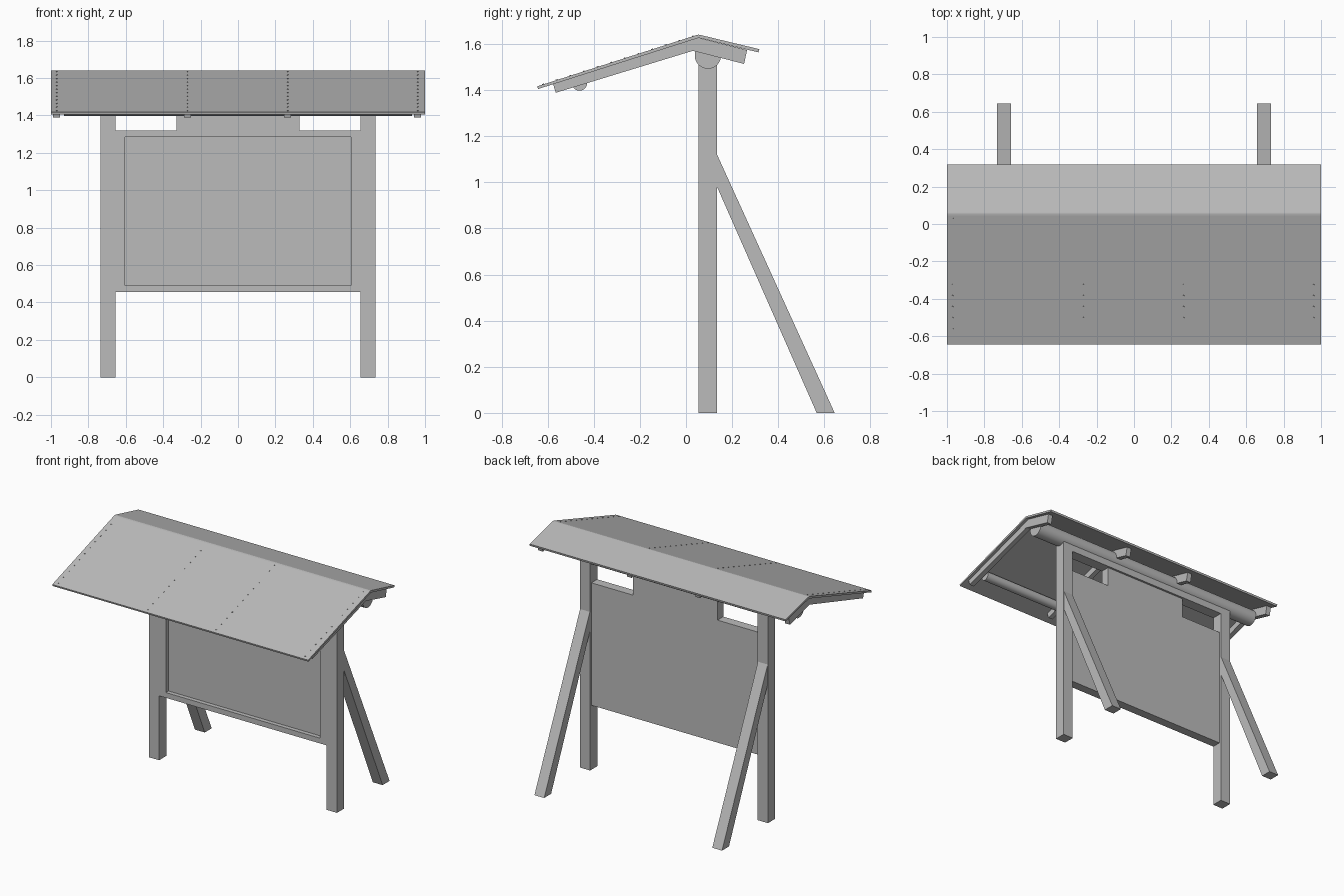
import bpy
import bmesh
import math
from mathutils import Vector

cube = bpy.data.objects.get("Cube")
if cube:
    bpy.data.objects.remove(cube, do_unlink=True)

grey = bpy.data.materials.new("plain grey")
grey.use_nodes = True
grey.diffuse_color = (0.5, 0.5, 0.5, 1)
grey.node_tree.nodes["Principled BSDF"].inputs["Base Color"].default_value = (0.5, 0.5, 0.5, 1)


def finish(name, bm):
    bmesh.ops.recalc_face_normals(bm, faces=bm.faces)
    mesh = bpy.data.meshes.new(name)
    bm.to_mesh(mesh)
    bm.free()
    mesh.materials.append(grey)
    obj = bpy.data.objects.new(name, mesh)
    bpy.context.collection.objects.link(obj)
    return obj


def extrude(name, profile, start, end, axis="x"):
    """Extrude a (y, z) profile along x, or an (x, z) profile along y."""
    bm = bmesh.new()
    if axis == "x":
        verts = [bm.verts.new((start, a, b)) for a, b in profile]
        step = Vector((end - start, 0, 0))
    else:
        verts = [bm.verts.new((a, start, b)) for a, b in profile]
        step = Vector((0, end - start, 0))
    face = bm.faces.new(verts)
    new = bmesh.ops.extrude_face_region(bm, geom=[face])["geom"]
    bmesh.ops.translate(bm, vec=step, verts=[v for v in new if isinstance(v, bmesh.types.BMVert)])
    return finish(name, bm)


def rect(a0, a1, b0, b1):
    return [(a0, b0), (a1, b0), (a1, b1), (a0, b1)]


def log(name, y, z, radius, half):
    profile = [(y + radius * math.cos(t * math.tau / 24), z + radius * math.sin(t * math.tau / 24))
               for t in range(24)]
    obj = extrude(name, profile, -half, half)
    for p in obj.data.polygons:
        p.use_smooth = len(p.vertices) == 4
    return obj


# Posts and slanted back braces
FRONT, BACK = 0.055, 0.135
for side, label in ((1, "left"), (-1, "right")):
    x0, x1 = sorted((side * 0.655, side * 0.735))
    extrude(label + "_post", rect(FRONT, BACK, 0, 1.51), x0, x1)
    brace = [(BACK, 1.12), (BACK, 0.98), (0.567, 0), (0.645, 0)]
    extrude(label + "_brace", brace, x0 + 0.002, x1 - 0.002)

# Notice panel with raised headboard, notched corners and recessed front
half = [(0.655, 0.455), (0.655, 1.32), (0.33, 1.32), (0.33, 1.47)]
panel = extrude("panel", half + [(-x, z) for x, z in reversed(half)], FRONT, 0.12, "y")
cutter = extrude("recess_cutter", rect(-0.603, 0.603, 0.492, 1.285), 0, FRONT + 0.03, "y")
cutter.hide_render = True
cutter.hide_set(True)
cutter.display_type = "WIRE"
cut = panel.modifiers.new("recess", "BOOLEAN")
cut.operation = "DIFFERENCE"
cut.solver = "EXACT"
cut.object = cutter

# Top rail joining the posts
extrude("top_rail", rect(FRONT, BACK, 1.46, 1.51), -0.655, 0.655)

# Round purlins
log("main_purlin", 0.095, 1.55, 0.057, 0.95)
log("front_purlin", -0.462, 1.431, 0.033, 0.93)

# Roof sheet
roof = [(-0.645, 1.417), (0.045, 1.639), (0.055, 1.641), (0.065, 1.639), (0.318, 1.578),
        (0.315, 1.564), (0.055, 1.627), (-0.642, 1.405)]
extrude("roof_sheet", roof, -1, 1)

# Bent rafters with a row of nails along the front slope of each
rafter = [(-0.577, 1.428), (-0.565, 1.389), (0.03, 1.571), (0.252, 1.514), (0.265, 1.574), (0.055, 1.627)]
eave, ridge = Vector((-0.62, 1.425)), Vector((0.03, 1.634))
slope = math.atan2(ridge.y - eave.y, ridge.x - eave.x)
NAILS = 12
for i, x in enumerate((-0.97, -0.27, 0.265, 0.96)):
    extrude(f"rafter_{i + 1}", rafter, x - 0.018, x + 0.018)
    bm = bmesh.new()
    for n in range(NAILS):
        spot = eave.lerp(ridge, n / (NAILS - 1))
        made = bmesh.ops.create_cone(bm, cap_ends=True, segments=8, radius1=0.004, radius2=0.004, depth=0.006)
        bmesh.ops.rotate(bm, verts=made["verts"], cent=(0, 0, 0),
                         matrix=Vector((0, 0, 1)).rotation_difference(
                             Vector((0, -math.sin(slope), math.cos(slope)))).to_matrix())
        bmesh.ops.translate(bm, verts=made["verts"], vec=(x, spot.x, spot.y))
    finish(f"roof_nails_{i + 1}", bm)
